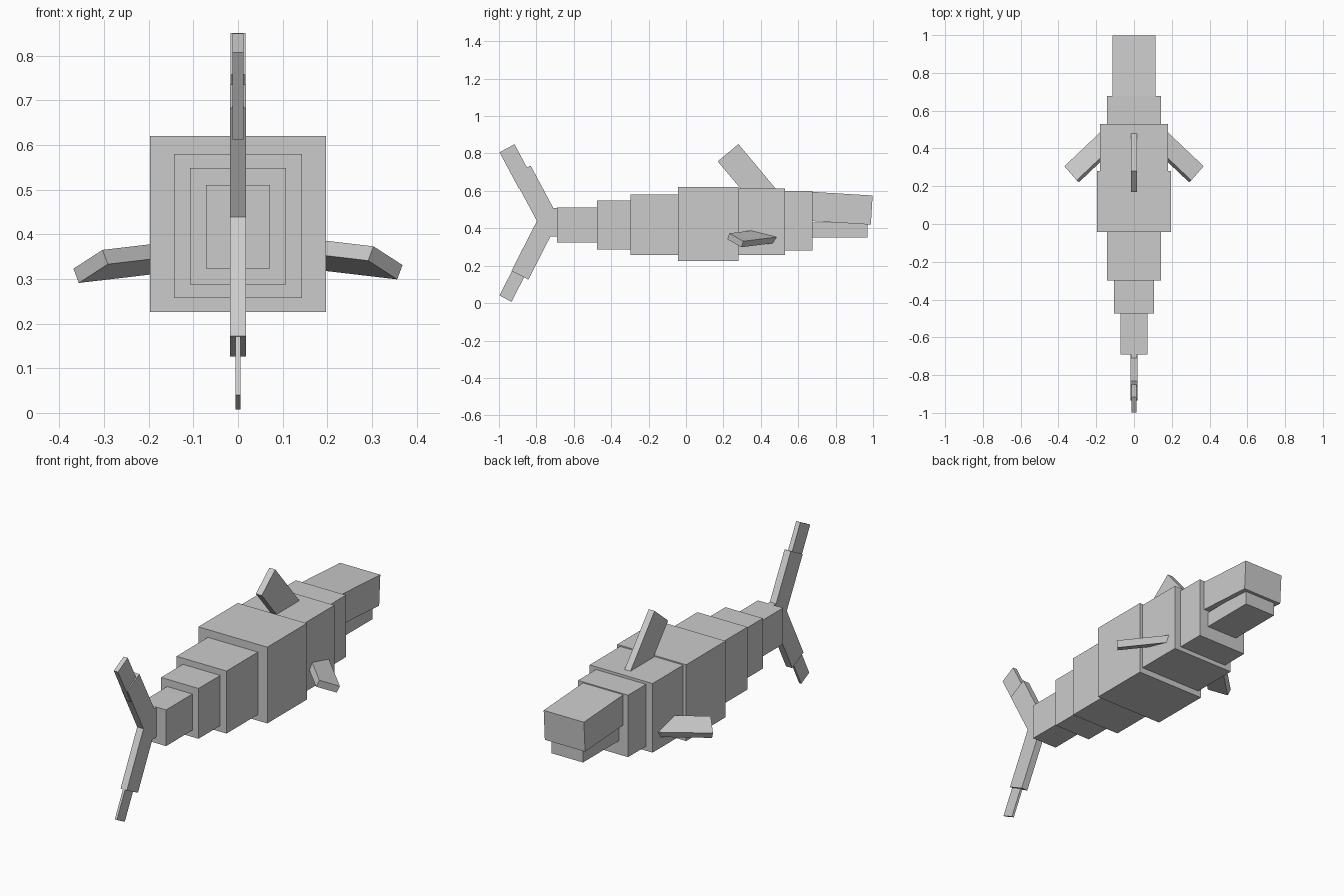
import bpy
from mathutils import Matrix, Vector

if "Cube" in bpy.data.objects:
    bpy.data.objects.remove(bpy.data.objects["Cube"])


def box(name, centre, ax, ay, az):
    """Box centred at a point; ax, ay, az are full-length edge vectors."""
    m = Matrix((ax, ay, az)).transposed()
    corners = [Vector(centre) + m @ Vector((x, y, z))
               for x in (-.5, .5) for y in (-.5, .5) for z in (-.5, .5)]
    faces = [(0, 1, 3, 2), (4, 6, 7, 5), (0, 4, 5, 1),
             (2, 3, 7, 6), (0, 2, 6, 4), (1, 5, 7, 3)]
    if m.determinant() < 0:
        faces = [f[::-1] for f in faces]
    mesh = bpy.data.meshes.new(name)
    mesh.from_pydata(corners, [], faces)
    obj = bpy.data.objects.new(name, mesh)
    bpy.context.collection.objects.link(obj)
    return obj


def segment(name, hw, y0, y1, z0, z1):
    """Straight body block."""
    box(name, (0, (y0 + y1) / 2, (z0 + z1) / 2),
        (2 * hw, 0, 0), (0, y1 - y0, 0), (0, 0, z1 - z0))


def slab(name, tip, direction, length, width, hw):
    """Tilted block in the side plane, from its tip centre inward."""
    d = Vector((0, *direction)).normalized()
    across = Vector((0, d.z, -d.y))
    box(name, Vector((0, *tip)) - d * length / 2,
        (2 * hw, 0, 0), across * width, d * length)


# Body, tail to jaw
segment("tail_joint", .017, -.78, -.66, .355, .509)
segment("tail_stem", .072, -.69, -.46, .323, .51)
segment("rear_body", .107, -.475, -.28, .288, .548)
segment("mid_rear_body", .143, -.298, -.02, .257, .58)
segment("main_body", .197, -.042, .28, .226, .62)
segment("shoulder_body", .18, .26, .53, .257, .614)
segment("neck", .143, .51, .677, .28, .60)
segment("lower_jaw", .09, .66, .97, .35, .43)
slab("upper_head", (.993, .4975), (1, -.06), .36, .156, .115)

# Tail fin lobes and tips
slab("upper_tail_lobe", (-.879, .709), (-.47, .88), .33, .11, .018)
slab("upper_tail_tip", (-.957, .828), (-.47, .88), .22, .091, .012)
slab("lower_tail_lobe", (-.888, .149), (-.455, -.89), .34, .102, .018)
slab("lower_tail_tip", (-.965, .024), (-.455, -.89), .22, .073, .006)

# Dorsal fin
slab("dorsal_fin", (.225, .804), (-.64, .765), .34, .144, .017)

# Side fins
for side, name, drop in ((1, "right_side_fin", 0), (-1, "left_side_fin", .008)):
    def flip(x, y, z):
        return Vector((x * side, y, z))
    span = flip(.724, -.685, -.085)
    tip = flip(.33, .2635, .336 - drop)
    box(name, tip - span * .15, span * .30,
        flip(.065, .075, -.042), flip(.012, .01, .032))
